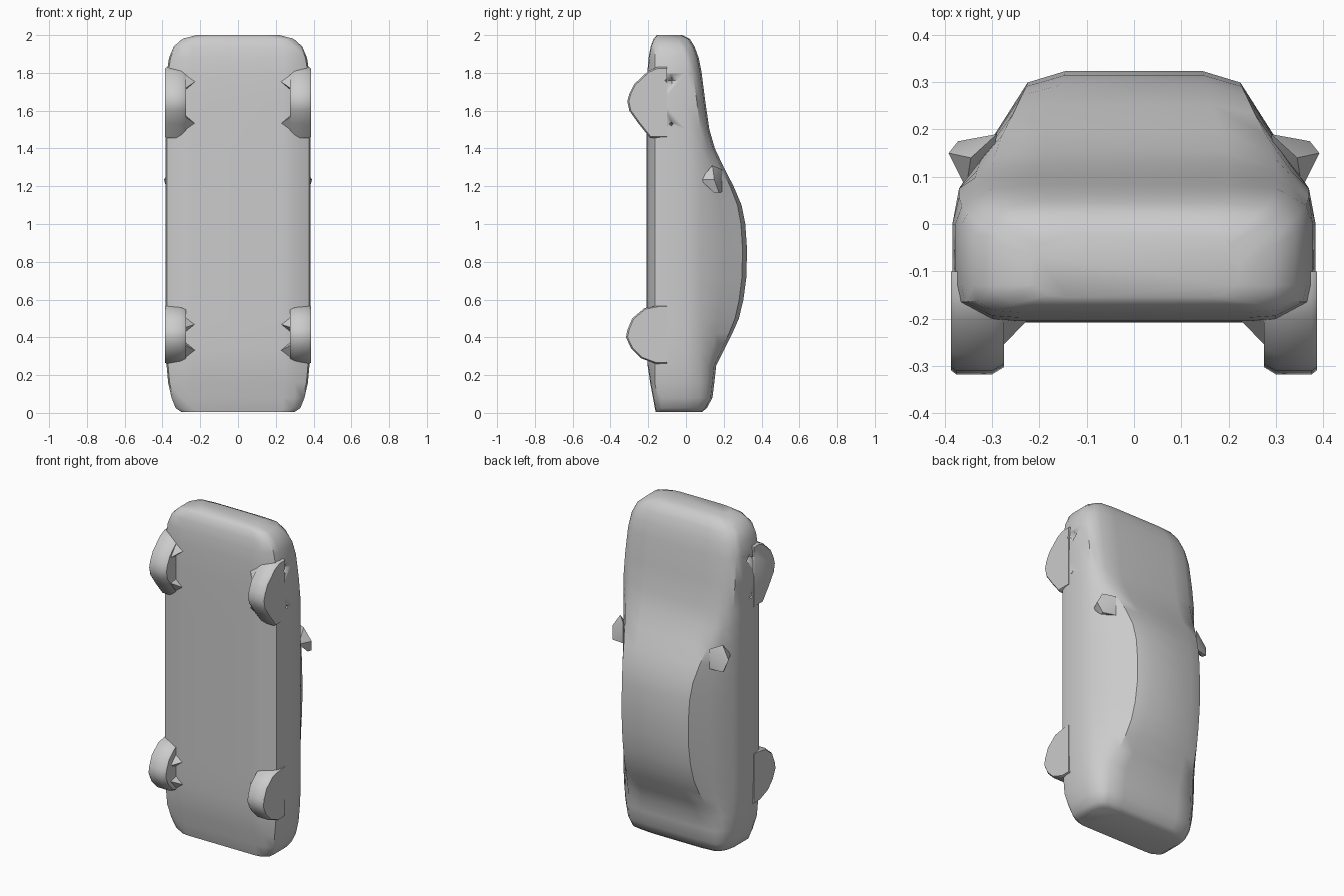
import bpy, bmesh, math
from mathutils import Vector

paint = bpy.data.materials.new("light_grey")
paint.diffuse_color = (0.6, 0.6, 0.6, 1)


def finish(name, bm, angle=40):
    bmesh.ops.recalc_face_normals(bm, faces=bm.faces)
    mesh = bpy.data.meshes.new(name)
    bm.to_mesh(mesh)
    bm.free()
    mesh.materials.append(paint)
    ob = bpy.data.objects.new(name, mesh)
    bpy.context.collection.objects.link(ob)
    bpy.context.view_layer.objects.active = ob
    ob.select_set(True)
    bpy.ops.object.shade_smooth_by_angle(angle=math.radians(angle))
    ob.select_set(False)
    return ob


def loft(bm, rings):
    rows = [[bm.verts.new(p) for p in ring] for ring in rings]
    n = len(rows[0])
    for a, b in zip(rows, rows[1:]):
        for i in range(n):
            j = (i + 1) % n
            bm.faces.new((a[i], a[j], b[j], b[i]))
    bm.faces.new(rows[0][::-1])
    bm.faces.new(rows[-1])


def hull(name, points):
    bm = bmesh.new()
    for p in points:
        bm.verts.new(p)
    out = bmesh.ops.convex_hull(bm, input=bm.verts)
    loose = [v for v in out["geom_interior"] if isinstance(v, bmesh.types.BMVert)]
    bmesh.ops.delete(bm, geom=loose, context='VERTS')
    return finish(name, bm, 20)


# Body stations from tail to nose: z, floor y, roof y, half width, roof half width
stations = [
    (0.005, -0.160, 0.085, 0.30, 0.25),
    (0.025, -0.165, 0.110, 0.33, 0.28),
    (0.08, -0.175, 0.140, 0.352, 0.29),
    (0.16, -0.190, 0.150, 0.370, 0.29),
    (0.25, -0.203, 0.160, 0.378, 0.285),
    (0.33, -0.206, 0.200, 0.382, 0.265),
    (0.42, -0.208, 0.245, 0.384, 0.245),
    (0.50, -0.208, 0.280, 0.384, 0.235),
    (0.60, -0.208, 0.304, 0.384, 0.228),
    (0.72, -0.208, 0.320, 0.384, 0.225),
    (0.87, -0.208, 0.323, 0.384, 0.225),
    (1.00, -0.208, 0.314, 0.384, 0.228),
    (1.10, -0.208, 0.294, 0.384, 0.237),
    (1.20, -0.208, 0.252, 0.384, 0.255),
    (1.30, -0.208, 0.200, 0.384, 0.28),
    (1.40, -0.208, 0.153, 0.384, 0.295),
    (1.50, -0.208, 0.124, 0.384, 0.30),
    (1.65, -0.207, 0.102, 0.384, 0.30),
    (1.80, -0.205, 0.083, 0.378, 0.30),
    (1.88, -0.198, 0.067, 0.365, 0.295),
    (1.94, -0.187, 0.045, 0.34, 0.28),
    (1.98, -0.172, 0.020, 0.295, 0.25),
    (2.00, -0.155, -0.020, 0.22, 0.19),
]


def section(z, floor, roof, w, rw):
    belt = min(0.075, roof - 0.045)
    side = max(0.0, roof - belt)
    half = [
        (rw * 0.65, roof),
        (rw, roof - 0.08 * side - 0.004),
        (rw + (w - rw) * 0.42, belt + 0.48 * side),
        (w - 0.014, belt),
        (w, min(0.0, belt - 0.02)),
        (w, -0.13),
        (w - 0.008, max(floor + 0.025, -0.165)),
        (min(0.30, w - 0.04), floor + 0.004),
        (min(0.24, w - 0.08), floor),
    ]
    return [(x, y, z) for x, y in half] + [(-x, y, z) for x, y in reversed(half)]


bm = bmesh.new()
loft(bm, [section(*s) for s in stations])
body = finish("body", bm)

# Wheel outlines as (y, z), blended into the body
rear = [(-0.10, 0.26), (-0.16, 0.26), (-0.24, 0.29), (-0.29, 0.34), (-0.318, 0.40),
        (-0.31, 0.44), (-0.285, 0.50), (-0.22, 0.555), (-0.14, 0.57), (-0.10, 0.57)]
front = [(-0.10, 1.455), (-0.19, 1.455), (-0.25, 1.53), (-0.30, 1.60), (-0.311, 1.65),
         (-0.30, 1.69), (-0.275, 1.74), (-0.20, 1.81), (-0.155, 1.83), (-0.10, 1.83)]

for side, tag in ((1, "right"), (-1, "left")):
    for label, outline, spikes in (("rear", rear, (0.33, 0.47)),
                                   ("front", front, (1.53, 1.755))):
        zc = (outline[0][1] + outline[-1][1]) / 2
        rings = []
        for x, k in ((0.275, 0.93), (0.30, 1.0), (0.376, 1.0), (0.387, 0.96)):
            rings.append([(side * x, -0.1 + (y + 0.1) * k, zc + (z - zc) * k)
                          for y, z in outline])
        bm = bmesh.new()
        loft(bm, rings)
        finish(f"{label}_wheel_{tag}", bm)
        # Pointed fillets on the inside of each wheel
        for i, z in enumerate(spikes):
            hull(f"{label}_wheel_fillet_{tag}_{i}", [
                (side * 0.225, -0.203, z), (side * 0.30, -0.19, z - 0.065),
                (side * 0.30, -0.19, z + 0.065), (side * 0.29, -0.27, z + (zc - z) * 0.4),
                (side * 0.33, -0.19, z)])

    # Door mirror
    hull(f"mirror_{tag}", [(side * x, y, z) for x, y, z in (
        (0.29, 0.190, 1.29), (0.29, 0.190, 1.17), (0.372, 0.175, 1.165),
        (0.392, 0.150, 1.235), (0.355, 0.075, 1.235), (0.345, 0.14, 1.31),
        (0.30, 0.12, 1.24), (0.365, 0.15, 1.165))])

    # Diamond-shaped notches in the front wing
    for i, (y, z, r) in enumerate(((-0.075, 1.76, 0.045), (-0.078, 1.53, 0.014))):
        cutter = hull(f"notch_cutter_{tag}_{i}", [
            (side * 0.40, y + r, z), (side * 0.40, y - r, z),
            (side * 0.40, y, z + r), (side * 0.40, y, z - r), (side * 0.32, y, z)])
        cutter.hide_render = True
        cutter.hide_viewport = True
        for target in (body, bpy.data.objects[f"front_wheel_{tag}"]):
            cut = target.modifiers.new("notch", 'BOOLEAN')
            cut.operation = 'DIFFERENCE'
            cut.solver = 'EXACT'
            cut.object = cutter
